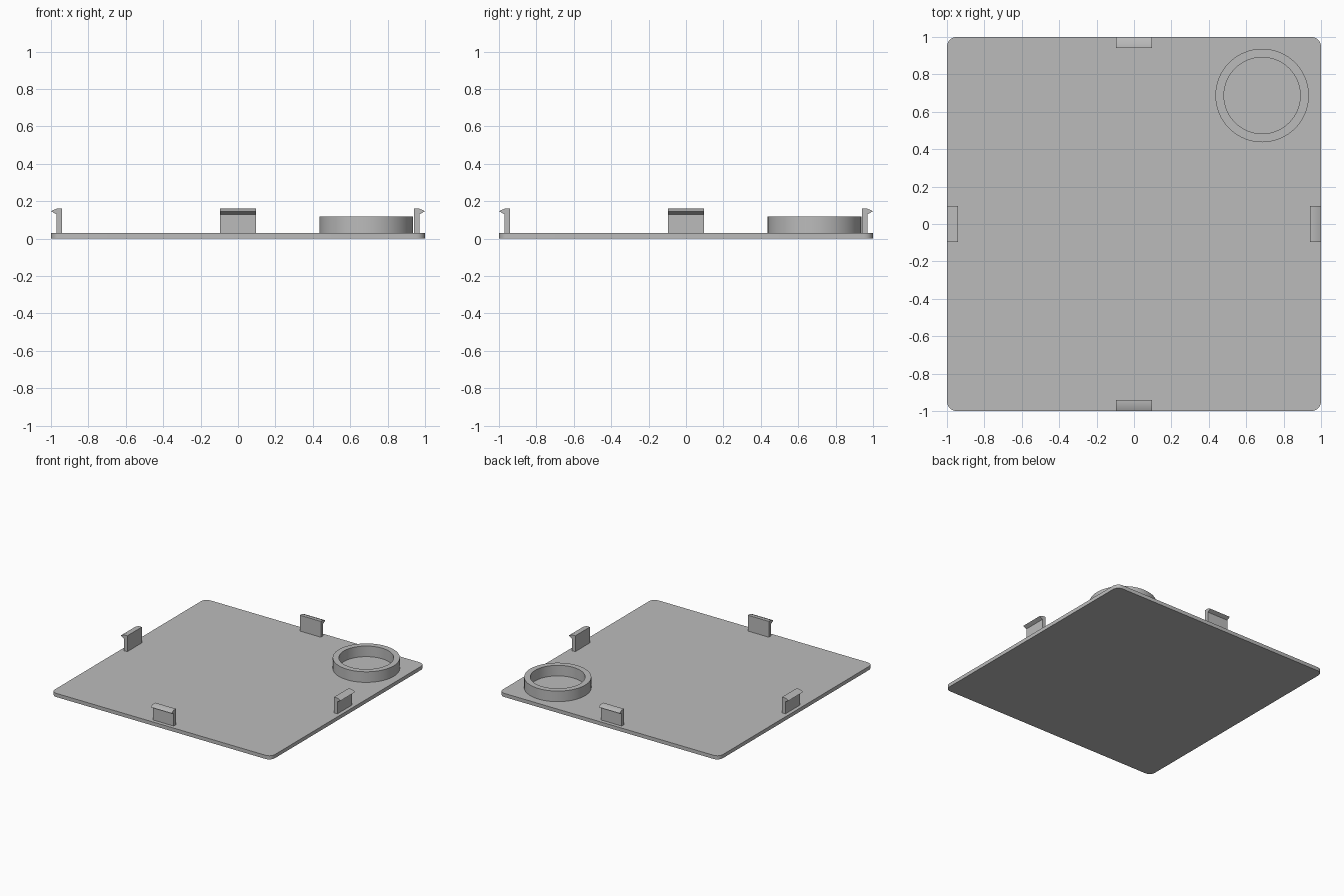
import bpy, math
from mathutils import Matrix, Vector

cube = bpy.data.objects.get("Cube")
if cube:
    bpy.data.objects.remove(cube, do_unlink=True)

GREY = (0.5, 0.5, 0.5, 1)
mat = bpy.data.materials.new("plain grey")
mat.use_nodes = True
mat.diffuse_color = GREY
mat.node_tree.nodes["Principled BSDF"].inputs["Base Color"].default_value = GREY

PLATE_TOP = 0.03


def add_mesh(name, verts, faces):
    mesh = bpy.data.meshes.new(name)
    mesh.from_pydata(verts, [], faces)
    mesh.materials.append(mat)
    obj = bpy.data.objects.new(name, mesh)
    bpy.context.collection.objects.link(obj)
    bpy.ops.object.select_all(action='DESELECT')
    obj.select_set(True)
    bpy.context.view_layer.objects.active = obj
    bpy.ops.object.shade_smooth_by_angle(angle=math.radians(30))
    return obj


def extrude(name, outline, offset):
    """Closed prism from a planar outline moved along an offset."""
    n = len(outline)
    verts = outline + [p + offset for p in outline]
    faces = [tuple(reversed(range(n))), tuple(range(n, 2 * n))]
    faces += [(i, (i + 1) % n, (i + 1) % n + n, i + n) for i in range(n)]
    return add_mesh(name, verts, faces)


# Base plate with rounded corners
radius, steps = 0.05, 5
outline = []
for quarter in range(4):
    mid = math.radians(45 + 90 * quarter)
    centre = Vector((math.cos(mid), math.sin(mid), 0)) * math.sqrt(2) * (1 - radius)
    for s in range(steps + 1):
        a = math.radians(90) * (quarter + s / steps)
        outline.append(centre + Vector((math.cos(a), math.sin(a), 0)) * radius)
extrude("base_plate", outline, Vector((0, 0, PLATE_TOP)))

# Four snap clips, each a hooked profile facing outward
profile = [(0.94, PLATE_TOP - 0.005), (0.97, PLATE_TOP - 0.005), (0.97, 0.13),
           (1.0, 0.146), (0.97, 0.16), (0.94, 0.16)]
half = 0.095
for i, side in enumerate(("left", "back", "right", "front")):
    turn = Matrix.Rotation(math.radians(90) * i, 3, 'Z')
    pts = [turn @ Vector((x, half, z)) for x, z in profile]
    extrude(side + "_clip", pts, turn @ Vector((0, -2 * half, 0)))

# Raised ring near the back left corner
section = [(0.25, PLATE_TOP - 0.005), (0.25, 0.117), (0.204, 0.117), (0.204, PLATE_TOP - 0.005)]
count, k = 64, len(section)
verts, faces = [], []
for i in range(count):
    a = math.tau * i / count
    verts += [(0.685 + r * math.cos(a), 0.687 + r * math.sin(a), z) for r, z in section]
    j = (i + 1) % count
    faces += [(i * k + s, j * k + s, j * k + (s + 1) % k, i * k + (s + 1) % k) for s in range(k)]
add_mesh("raised_ring", verts, faces)
